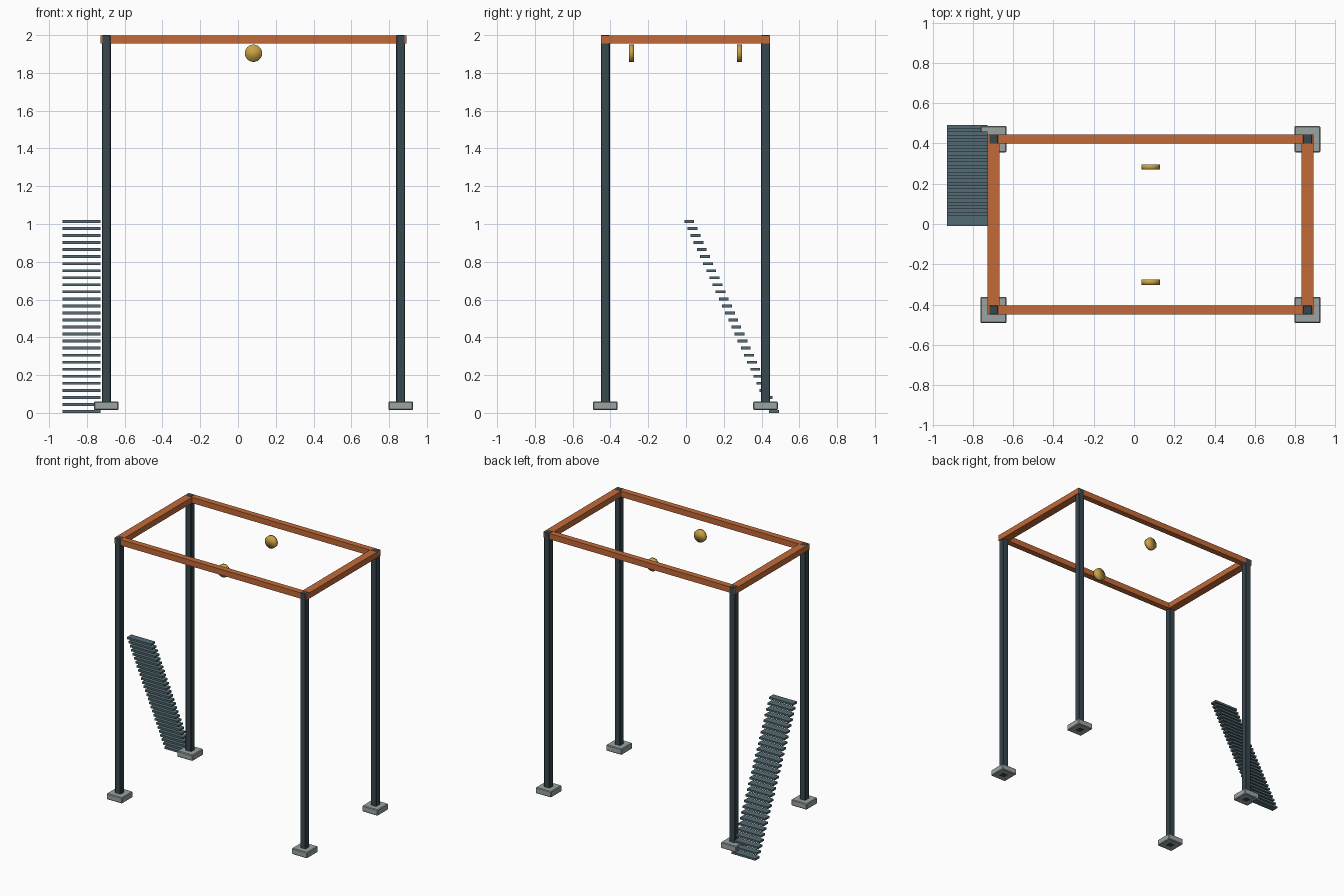
import bpy
import math

cube = bpy.data.objects.get("Cube")
if cube:
    bpy.data.objects.remove(cube, do_unlink=True)


def material(name, hex_code):
    """Flat material from an sRGB hex colour, stored as linear."""
    values = [int(hex_code[i:i + 2], 16) / 255 for i in (0, 2, 4)]
    linear = [v / 12.92 if v < 0.04 else ((v + 0.055) / 1.055) ** 2.4 for v in values]
    mat = bpy.data.materials.new(name)
    mat.use_nodes = True
    mat.diffuse_color = (*linear, 1)
    bsdf = next(n for n in mat.node_tree.nodes if n.type == 'BSDF_PRINCIPLED')
    bsdf.inputs["Base Color"].default_value = (*linear, 1)
    return mat


STEEL = material("dark slate steel", "37474f")
STAIR = material("slate stair", "546a73")
CONCRETE = material("grey concrete", "9aa5a3")
ORANGE = material("burnt orange", "c26a38")
GOLD = material("gold", "c9a346")


def box(name, centre, size, mat, bevel=0):
    """Box with an optional small chamfer."""
    bpy.ops.mesh.primitive_cube_add(size=1, location=centre)
    obj = bpy.context.object
    obj.name = name
    obj.scale = size
    bpy.ops.object.transform_apply(location=False, rotation=False, scale=True)
    obj.data.materials.append(mat)
    if bevel:
        mod = obj.modifiers.new("edge", 'BEVEL')
        mod.width = bevel
        mod.segments = 1
    return obj


# Centre and half spacing of the columns
CX, CY = 0.082, -0.003
HX, HY = 0.779, 0.424
BEAM_Z, BEAM_H = 1.977, 0.044

# Columns standing on square footings
for side, sx in (("right", -1), ("left", 1)):
    for end, sy in (("front", -1), ("back", 1)):
        x, y = CX + sx * HX, CY + sy * HY
        box(f"{end}_{side}_column", (x, y, 1.007), (0.047, 0.047, 1.986), STEEL, 0.003)
        box(f"{end}_{side}_footing", (x, y, 0.038), (0.13, 0.13, 0.046), CONCRETE, 0.005)

# Top frame
for end, sy in (("front", -1), ("back", 1)):
    box(f"{end}_beam", (CX, CY + sy * HY, BEAM_Z), (2 * HX + 0.055, 0.045, BEAM_H), ORANGE)
for side, sx in (("right", -1), ("left", 1)):
    box(f"{side}_beam", (CX + sx * HX, CY, BEAM_Z), (0.06, 2 * HY + 0.045, BEAM_H), ORANGE)

# Round discs under the frame
for end, sy in (("front", -1), ("back", 1)):
    bpy.ops.mesh.primitive_cylinder_add(
        vertices=24, radius=0.046, depth=0.026,
        location=(CX, CY + sy * 0.286, 1.904), rotation=(math.pi / 2, 0, 0))
    disc = bpy.context.object
    disc.name = f"{end}_disc"
    disc.data.materials.append(GOLD)
    bpy.ops.object.shade_smooth()

# Steep open stair rising towards the front
STEPS = 28
for i in range(STEPS):
    t = i / (STEPS - 1)
    box(f"stair_tread_{i + 1}", (-0.828, 0.466 - 0.449 * t, 0.0075 + 1.006 * t),
        (0.2, 0.052, 0.015), STAIR)
